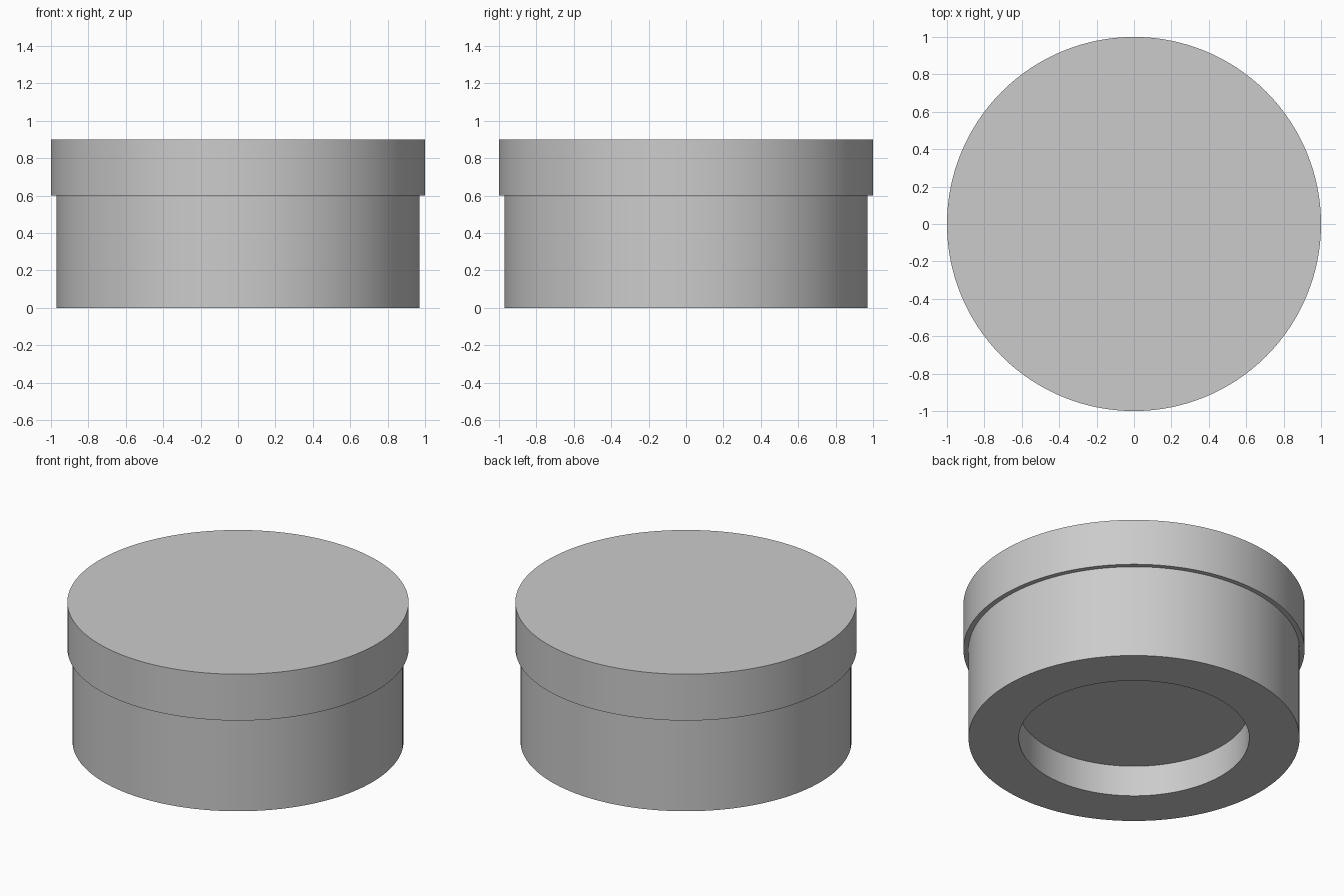
import bpy, bmesh, math
from mathutils import Matrix, Vector

cube = bpy.data.objects.get("Cube")
if cube:
    bpy.data.objects.remove(cube, do_unlink=True)

SIDES = 128

# Plain grey finish
grey = bpy.data.materials.new("plain_grey")
grey.use_nodes = True
colour = (0.6, 0.6, 0.6, 1)
grey.diffuse_color = colour
grey.node_tree.nodes["Principled BSDF"].inputs["Base Color"].default_value = colour


def lathe(name, profile):
    """Revolve a (radius, height) profile, from axis to axis, around z."""
    bm = bmesh.new()
    verts = [bm.verts.new((r, 0, z)) for r, z in profile]
    edges = [bm.edges.new(pair) for pair in zip(verts, verts[1:])]
    bmesh.ops.spin(bm, geom=verts + edges, cent=(0, 0, 0), axis=(0, 0, 1),
                   angle=math.tau, steps=SIDES, use_merge=True)
    bmesh.ops.remove_doubles(bm, verts=bm.verts, dist=0.0001)
    bmesh.ops.recalc_face_normals(bm, faces=bm.faces)
    mesh = bpy.data.meshes.new(name)
    bm.to_mesh(mesh)
    bm.free()
    mesh.materials.append(grey)
    obj = bpy.data.objects.new(name, mesh)
    bpy.context.collection.objects.link(obj)
    bpy.ops.object.select_all(action="DESELECT")
    obj.select_set(True)
    bpy.context.view_layer.objects.active = obj
    bpy.ops.object.shade_smooth_by_angle(angle=math.radians(30))
    return obj


# Stepped round body: recessed underside, base wall, overhanging rim, flat top
lathe("stepped_round_body", [
    (0, 0.2), (0.675, 0.2), (0.675, 0),
    (0.97, 0), (0.97, 0.6), (1, 0.6), (1, 0.9), (0, 0.9),
])
